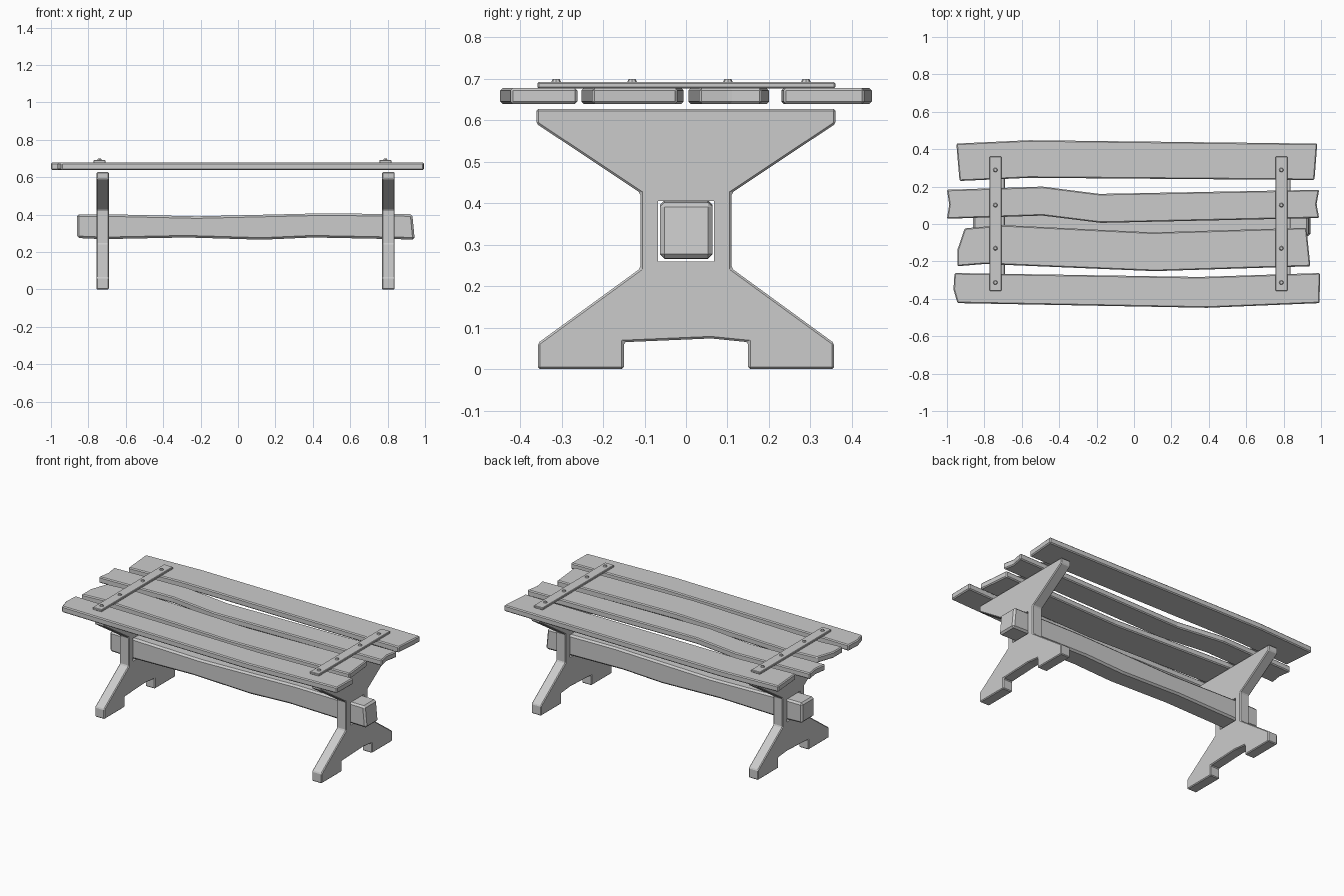
import bpy, bmesh
from mathutils import Vector

if "Cube" in bpy.data.objects:
    bpy.data.objects.remove(bpy.data.objects["Cube"])


def prism(name, outline, to3d, depth, bevel=0.0, segments=1):
    """Extrude a flat outline; to3d maps (u, v) to a point, depth is the extrusion vector."""
    bm = bmesh.new()
    face = bm.faces.new([bm.verts.new(to3d(u, v)) for u, v in outline])
    ext = bmesh.ops.extrude_face_region(bm, geom=[face])
    verts = [g for g in ext["geom"] if isinstance(g, bmesh.types.BMVert)]
    bmesh.ops.translate(bm, verts=verts, vec=Vector(depth))
    bmesh.ops.recalc_face_normals(bm, faces=bm.faces)
    mesh = bpy.data.meshes.new(name)
    bm.to_mesh(mesh)
    bm.free()
    obj = bpy.data.objects.new(name, mesh)
    bpy.context.collection.objects.link(obj)
    if bevel:
        mod = obj.modifiers.new("bevel", "BEVEL")
        mod.width = bevel
        mod.segments = segments
        mod.limit_method = "ANGLE"
        mod.angle_limit = 0.35
    return obj


def rect(u0, u1, v0, v1):
    return [(u0, v0), (u1, v0), (u1, v1), (u0, v1)]


# Trestle legs with a square mortise for the beam
half = [(0.15, 0.065), (0.15, 0.0), (0.357, 0.0), (0.357, 0.063),
        (0.11, 0.243), (0.11, 0.425), (0.361, 0.592), (0.361, 0.627)]
leg_outline = [(0.06, 0.074)] + half + [(-y, z) for y, z in reversed(half)]
for side, x0, x1 in (("left", -0.757, -0.69), ("right", 0.77, 0.838)):
    leg = prism(side + "_trestle_leg", leg_outline,
                lambda y, z: (x0, y, z), (x1 - x0, 0, 0), 0.005)
    cutter = prism(side + "_mortise_cutter", rect(-0.067, 0.068, 0.26, 0.406),
                   lambda y, z: (x0 - 0.05, y, z), (x1 - x0 + 0.1, 0, 0))
    cutter.hide_render = True
    cutter.hide_viewport = True
    cut = leg.modifiers.new("mortise", "BOOLEAN")
    cut.operation = "DIFFERENCE"
    cut.solver = "EXACT"
    cut.object = cutter

# Wavy stretcher beam running through both legs
beam_outline = [(-0.86, 0.275), (-0.72, 0.269), (-0.28, 0.278), (0.13, 0.266),
                (0.4, 0.278), (0.945, 0.267), (0.932, 0.402), (0.45, 0.407),
                (-0.22, 0.391), (-0.7, 0.402), (-0.86, 0.402)]
prism("stretcher_beam", beam_outline, lambda x, z: (x, -0.063, z),
      (0, 0.127, 0), 0.011)

# Rough-cut table top planks
planks = {
    "back_plank": [(-0.95, 0.43), (-0.56, 0.448), (0.98, 0.43), (0.965, 0.235),
                   (-0.56, 0.247), (-0.933, 0.23)],
    "back_middle_plank": [(-1.0, 0.183), (-0.49, 0.2), (-0.185, 0.161), (0.99, 0.183),
                          (0.976, 0.105), (0.99, 0.032), (-0.175, 0.006),
                          (-0.49, 0.045), (-1.0, 0.028), (-0.988, 0.105)],
    "front_middle_plank": [(-0.905, -0.023), (-0.7, -0.006), (0.1, -0.045), (0.922, -0.02),
                           (0.943, -0.226), (0.11, -0.252), (-0.8, -0.214),
                           (-0.944, -0.226), (-0.944, -0.137)],
    "front_plank": [(-0.96, -0.262), (0.35, -0.283), (0.995, -0.262), (0.992, -0.423),
                    (0.39, -0.448), (-0.944, -0.423), (-0.965, -0.35)],
}
for name, outline in planks.items():
    prism(name, outline, lambda x, y: (x, y, 0.639), (0, 0, 0.039), 0.006)

# Cross battens with nail heads
for side, xc in (("left", -0.741), ("right", 0.788)):
    prism(side + "_batten", rect(xc - 0.032, xc + 0.032, -0.358, 0.36),
          lambda x, y: (x, y, 0.677), (0, 0, 0.015), 0.003)
    for i, y in enumerate((-0.313, -0.13, 0.101, 0.289)):
        bpy.ops.mesh.primitive_cone_add(vertices=8, radius1=0.013, radius2=0.008,
                                        depth=0.01, location=(xc, y, 0.695))
        bpy.context.object.name = f"{side}_nail_{i + 1}"
